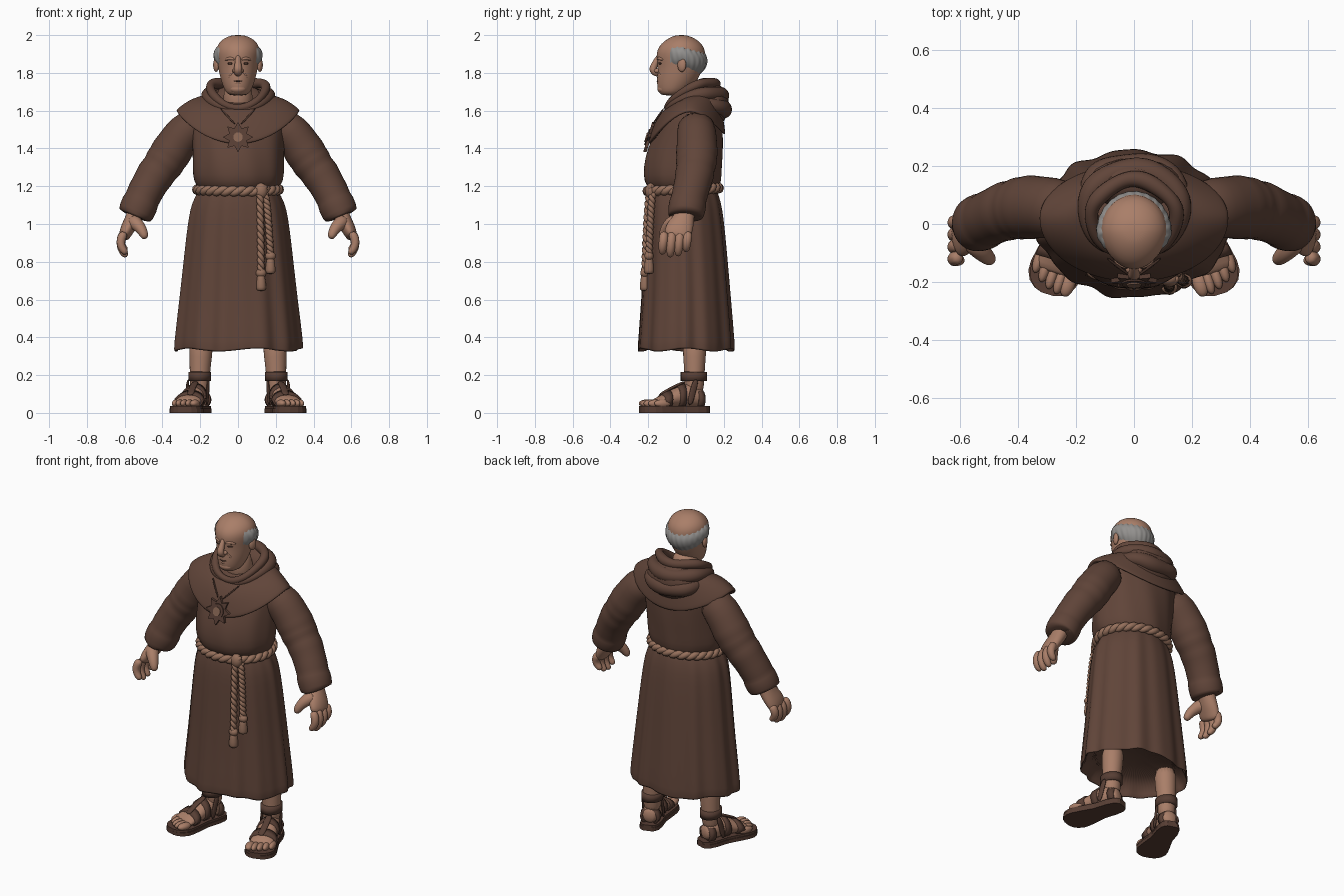
import bpy, bmesh, math
from mathutils import Vector, Matrix

if "Cube" in bpy.data.objects:
    bpy.data.objects.remove(bpy.data.objects["Cube"])

def material(name, rgb):
    m = bpy.data.materials.new(name)
    m.diffuse_color = (*rgb, 1)
    m.use_nodes = True
    m.node_tree.nodes["Principled BSDF"].inputs["Base Color"].default_value = m.diffuse_color
    return m

ROBE = material("robe brown", (0.118, 0.059, 0.041))
SKIN = material("skin", (0.40, 0.21, 0.14))
HAIR = material("grey hair", (0.29, 0.28, 0.27))
ROPE = material("rope tan", (0.30, 0.16, 0.105))
LEATHER = material("sandal leather", (0.095, 0.048, 0.034))
DARK = material("dark line", (0.08, 0.04, 0.028))
BRONZE = material("bronze", (0.24, 0.13, 0.085))
TAU = 2 * math.pi

def finish(name, bm, mat, sub=0, mirror=False):
    bmesh.ops.recalc_face_normals(bm, faces=bm.faces)
    for f in bm.faces:
        f.smooth = True
    me = bpy.data.meshes.new(name)
    bm.to_mesh(me)
    bm.free()
    me.materials.append(mat)
    ob = bpy.data.objects.new(name, me)
    bpy.context.collection.objects.link(ob)
    if mirror:
        ob.modifiers.new("mirror", 'MIRROR').use_mirror_merge = False
    if sub:
        s = ob.modifiers.new("smooth", 'SUBSURF')
        s.levels = s.render_levels = sub
    return ob

def loft(name, rings, mat, sub=1, mirror=False, closed=False, cap=True):
    bm = bmesh.new()
    rows = [[bm.verts.new(p) for p in r] for r in rings]
    n = len(rows[0])
    for i in range(len(rows) - (0 if closed else 1)):
        a, b = rows[i], rows[(i + 1) % len(rows)]
        for j in range(n):
            k = (j + 1) % n
            bm.faces.new((a[j], a[k], b[k], b[j]))
    if cap and not closed:
        bm.faces.new(rows[0])
        bm.faces.new(rows[-1])
    return finish(name, bm, mat, sub, mirror)

def tube(name, pts, rads, mat, sub=1, mirror=False, closed=False, n=10, ref=(0, 1, 0)):
    pts = [Vector(p) for p in pts]
    rings, m = [], len(pts)
    for i, p in enumerate(pts):
        q0 = pts[i - 1] if closed or i else p
        q1 = pts[(i + 1) % m] if closed or i < m - 1 else p
        t = (q1 - q0).normalized()
        u = (Vector(ref) - t * t.dot(Vector(ref))).normalized()
        v = t.cross(u)
        r = rads[i] if isinstance(rads, (list, tuple)) else rads
        ra, rb = r if isinstance(r, tuple) else (r, r)
        rings.append([p + u * ra * math.cos(TAU * j / n) + v * rb * math.sin(TAU * j / n) for j in range(n)])
    return loft(name, rings, mat, sub, mirror, closed)

def ball(name, c, s, mat, mirror=False, rot=0):
    bm = bmesh.new()
    mx = Matrix.Translation(c) @ Matrix.Rotation(rot, 4, 'Z') @ Matrix.Diagonal((*s, 1))
    bmesh.ops.create_uvsphere(bm, u_segments=20, v_segments=12, radius=1, matrix=mx)
    return finish(name, bm, mat, 0, mirror)

def angles(n):
    return [TAU * j / n for j in range(n)]

def squash(a, n):
    """Unit superellipse point; n below 2 pinches the diagonals."""
    c, s = math.cos(a), math.sin(a)
    k = (abs(c) ** n + abs(s) ** n) ** (-1 / n)
    return c * k, s * k

# Skirt with hanging folds and a hollow hem: z, rx, ry, cy, fold depth
SKIRT = [(.45, .29, .22, 0, 0), (.34, .324, .246, 0, .022), (.328, .333, .254, 0, .024), (.345, .338, .257, 0, .024),
         (.6, .308, .236, 0, .02), (.85, .282, .22, -.005, .017), (1.03, .262, .208, -.01, .015),
         (1.12, .242, .196, -.013, .013), (1.17, .21, .18, -.015, .01), (1.2, .2, .17, -.015, 0)]
rings = []
for z, rx, ry, cy, d in SKIRT:
    ring = []
    for a in angles(96):
        k = 1 + d * (math.cos(11 * a + .6) + .6 * math.cos(17 * a))
        hem = .008 * math.cos(5 * a) if z < .4 else 0
        c, s = squash(a, 2 - .08 * (1.2 - z) if math.sin(a) < 0 else 2)
        ring.append((rx * k * c, cy + ry * k * s, z + hem))
    rings.append(ring)
loft("robe_skirt", rings, ROBE)

# Upper robe, bloused over the belt
TORSO = [(1.16, .2, .17, -.015), (1.19, .208, .182, -.015), (1.22, .238, .205, -.02), (1.3, .243, .207, -.02),
         (1.4, .242, .2, -.004), (1.5, .248, .175, .02), (1.58, .25, .155, .038), (1.635, .18, .12, .035),
         (1.655, .1, .07, .04)]
loft("robe_torso", [[(rx * c * (1 + .012 * math.cos(9 * a)),
                      cy + ry * s * (1 + .014 * math.cos(9 * a + z * 9)), z)
                     for a in angles(64) for c, s in [squash(a, 1.95)]]
                    for z, rx, ry, cy in TORSO], ROBE)

# Shoulder cape, dipping at front and back
rings = []
for t, shrink, drop in ((0, 1, 0), (.25, 1, 0), (.5, 1, 0), (.75, 1, 0), (.96, 1, 0), (1, 1, -.005), (1, .97, -.016), (.9, .9, -.02)):
    ring = []
    for a in angles(64):
        c, s = math.cos(a), math.sin(a)
        hem = 1.605 - (.17 if s < 0 else .12) * abs(s) ** 1.7
        neck = 1.68 + .06 * s
        bulge = .022 * math.sin(math.pi * t)
        rx, ry = .13 + (.328 - .13) * t, .12 + ((.22 if s < 0 else .188) - .12) * t
        ring.append(((rx + bulge * .4) * c * shrink, .02 + (ry + bulge * .4) * s * shrink,
                     neck + (hem - neck) * t + bulge + drop))
    rings.append(ring)
loft("shoulder_cape", rings, ROBE, cap=False)

# Hood: rolled collar and drooping folds; x radius, front y/z, back y/z, side lift, thickness, corner lobes
for name, rx, yf, zf, yb, zb, lift, r0, r1, lobe in (
        ("hood_collar", .147, -.102, 1.614, .15, 1.742, .045, .021, .03, 0),
        ("hood_fold", .163, -.096, 1.604, .18, 1.68, .038, .024, .046, .03),
        ("hood_lower_fold", .155, -.08, 1.595, .19, 1.605, .03, .028, .05, .09)):
    pts, rad = [], []
    for a in angles(40):
        c, s = math.cos(a), math.sin(a)
        w = (s + 1) / 2
        pts.append((rx * c, yf + (yb - yf) * w + .006 * math.cos(4 * a) + lobe * c * c * max(0, s),
                    zf + (zb - zf) * w + lift * c * c))
        rad.append((r0 + (r1 - r0) * w) * (1 + .06 * math.cos(5 * a)))
    tube(name, pts, rad, ROBE, closed=True, ref=(0, 0, 1))
ball("hood_back", (0, .14, 1.63), (.165, .088, .115), ROBE)

# Sleeves with elbow folds and a turned cuff
SLEEVE = [((.2, .05, 1.55), .09), ((.285, .056, 1.485), .106), ((.335, .058, 1.41), .105), ((.355, .058, 1.38), .112),
          ((.378, .056, 1.345), .104), ((.39, .054, 1.325), .11), ((.415, .05, 1.29), .097), ((.435, .046, 1.265), .105),
          ((.463, .036, 1.22), .095), ((.494, .022, 1.165), .096), ((.511, .013, 1.125), .091), ((.517, .01, 1.112), .1),
          ((.542, 0, 1.055), .096), ((.55, -.003, 1.035), .09), ((.546, 0, 1.045), .074), ((.525, .008, 1.1), .06)]
tube("sleeve", [p for p, r in SLEEVE], [(r * 1.02, r) for p, r in SLEEVE], ROBE, mirror=True, n=20)

# Hands
tube("palm", [(.525, .005, 1.1), (.548, -.006, 1.045), (.57, -.024, 1.0), (.593, -.042, .96), (.606, -.052, .92)],
     [.05, (.054, .045), (.072, .043), (.078, .038), (.07, .028)], SKIN, 2, True)
for i in range(4):
    y, l = -.114 + .042 * i, (.92, 1.05, 1, .8)[i]
    tube("finger", [(.6, y, .96), (.624, y - .006, .955 - .045 * l), (.617, y - .01, .955 - .09 * l),
                    (.588, y - .012, .955 - .125 * l)], [.026, .027, .024, .018], SKIN, 2, True, n=8)
tube("thumb", [(.565, -.045, 1.02), (.535, -.085, 1.0), (.507, -.113, .968), (.488, -.128, .92)],
     [.046, .04, .03, .022], SKIN, 2, True, n=8, ref=(1, .5, -.3))

# Head: z, half width, front y, back y
HEAD = [(1.68, .035, -.12, -.03), (1.69, .06, -.143, -.01), (1.72, .076, -.152, .03), (1.76, .09, -.154, .06),
        (1.80, .1, -.152, .08), (1.84, .108, -.15, .095), (1.88, .114, -.157, .103), (1.92, .118, -.155, .102),
        (1.955, .106, -.132, .085), (1.985, .074, -.092, .045), (2.001, .03, -.05, 0)]

def head_point(z, a, off=0):
    for lo, hi in zip(HEAD, HEAD[1:]):
        if lo[0] <= z <= hi[0]:
            f = (z - lo[0]) / (hi[0] - lo[0])
            rx, yf, yb = (lo[i] + (hi[i] - lo[i]) * f for i in (1, 2, 3))
            taper = 1 + .1 * min(0, math.sin(a))
            return ((rx + off) * math.cos(a) * taper, (yf + yb) / 2 + ((yb - yf) / 2 + off) * math.sin(a), z)

loft("head", [[head_point(h[0], a) for a in angles(32)] for h in HEAD], SKIN)
tube("neck", [(0, .025, 1.58), (0, .01, 1.68), (0, -.005, 1.77)], [.088, .076, .072], SKIN, n=20)
ball("jaw", (0, -.116, 1.715), (.046, .036, .027), SKIN)

# Fringe of hair round the sides and back, in tufts
bm = bmesh.new()
rows = []
for j in range(53):
    w = j / 52
    a = -.15 * math.pi + 1.3 * math.pi * w
    back = max(0, math.sin(a))
    lo, hi = 1.838 - .05 * back, 1.942 - .034 * back + .007 * math.cos(j * 1.9)
    rows.append([bm.verts.new(head_point(lo + (hi - lo) * i / 6, a,
                 -.006 + .021 * math.sin(math.pi * i / 6) ** .6 * min(1, 8 * w * (1 - w) + .35) + .003 * math.cos(j * 1.9 + i * .8)))
                 for i in range(7)])
for r, q in zip(rows, rows[1:]):
    for i in range(6):
        bm.faces.new((r[i], r[i + 1], q[i + 1], q[i]))
finish("hair_fringe", bm, HAIR, 1)

# Face details
tube("nose", [(0, -.135, 1.9), (0, -.153, 1.872), (0, -.168, 1.84), (0, -.178, 1.818), (0, -.16, 1.798), (0, -.14, 1.795)],
     [.012, .015, .02, .024, .022, .015], SKIN, 2, ref=(1, 0, 0))
ball("nostril", (.018, -.153, 1.811), (.012, .016, .012), SKIN, True)
ball("ear", (.116, -.022, 1.842), (.014, .024, .037), SKIN, True, -.35)
ball("eye", (.04, -.137, 1.85), (.018, .008, .006), DARK, True, .4)
tube("brow", [(.016, -.15, 1.87), (.042, -.143, 1.88), (.072, -.12, 1.868)], [.008, .011, .006], SKIN, 1, True, n=8, ref=(0, 0, 1))
tube("cheek_fold", [(.026, -.146, 1.808), (.042, -.134, 1.788), (.048, -.126, 1.764)], [.004, .008, .004], SKIN, 1, True, n=8, ref=(1, 0, 0))
tube("mouth", [(-.04, -.132, 1.766), (-.02, -.149, 1.757), (0, -.154, 1.755), (.02, -.149, 1.757), (.04, -.132, 1.766)],
     .004, DARK, 1, n=6, ref=(0, 0, 1))
tube("lower_lip", [(-.024, -.143, 1.747), (0, -.151, 1.744), (.024, -.143, 1.747)], [.005, .008, .005], SKIN, 1, n=8, ref=(0, 0, 1))

# Twisted rope belt, two strands
for k in range(2):
    pts = []
    for i in range(180):
        a, ph = TAU * i / 180, 14 * TAU * i / 180 + math.pi * k
        d = .009 * math.cos(ph)
        pts.append(((.216 + d) * math.cos(a), -.015 + (.188 + d) * math.sin(a), 1.182 + .01 * math.sin(ph) + .008 * math.sin(a)))
    tube("belt_strand", pts, .019, ROPE, 0, closed=True, n=8, ref=(0, 0, 1))
ball("belt_knot", (.122, -.188, 1.175), (.034, .028, .042), ROPE)
tube("knot_wrap", [(.155, -.18, 1.205), (.125, -.21, 1.18), (.095, -.195, 1.15)], .015, ROPE, n=8, ref=(0, 0, 1))

# Hanging cords with knots and tassels
for x0, y0, x1, y1, z1 in ((.115, -.19, .122, -.218, .74), (.14, -.174, .172, -.196, .83)):
    for k in range(2):
        pts = []
        for i in range(61):
            t = i / 60
            ph = TAU * 6 * t + math.pi * k
            pts.append((x0 + (x1 - x0) * t ** .5 + .008 * math.cos(ph), y0 + (y1 - y0) * t ** .5 + .008 * math.sin(ph), 1.16 + (z1 - 1.16) * t))
        tube("cord_strand", pts, .0125, ROPE, 0, n=8)
    ball("cord_knot", (x1, y1, z1), (.028, .024, .024), ROPE)
    tube("tassel", [(x1, y1, z1), (x1, y1, z1 - .03), (x1, y1, z1 - .08), (x1, y1, z1 - .095)], [.018, .024, .03, .024], ROPE, n=10)

# Star pendant on a cord
def plate(name, radii, n, y, depth, mat):
    rings = []
    for dy in (0, -depth):
        rings.append([(r * math.sin(TAU * j / n), y + dy + .3 * r * math.cos(TAU * j / n), 1.46 + r * math.cos(TAU * j / n))
                      for j in range(n) for r in [radii[j % len(radii)]]])
    for f in loft(name, rings, mat, 0).data.polygons:
        f.use_smooth = False

plate("pendant_star", (.08, .05), 16, -.185, .018, LEATHER)
plate("pendant_ring", (.042,), 20, -.202, .007, LEATHER)
plate("pendant_disc", (.025,), 16, -.208, .006, BRONZE)
tube("pendant_cord", [(.095, -.115, 1.615), (.055, -.148, 1.57), (.012, -.178, 1.525)], .0055, LEATHER, 1, True, n=6, ref=(1, 0, 0))

# Legs and feet; u runs heel to toe, v sideways
HEEL, ALONG, SIDE = Vector((.185, .115, 0)), Vector((.3, -.954, 0)), Vector((.954, .3, 0))
WIDE = 1.12

def foot(u, v, z):
    return HEEL + ALONG * u + SIDE * v * WIDE + Vector((0, 0, z))

def foot_ring(u, z, w, h, n=20):
    return [foot(u, w * math.cos(a), z + h * math.sin(a)) for a in angles(n)]

tube("calf", [(.203, .042, .08), (.203, .045, .19), (.198, .045, .29), (.192, .045, .43)], [.052, .052, .06, .07], SKIN, 1, True, n=20)
loft("foot", [foot_ring(*r) for r in ((.015, .075, .025, .03), (.035, .08, .042, .05), (.09, .095, .05, .065), (.15, .09, .05, .058),
                                      (.22, .07, .06, .042), (.28, .056, .066, .027), (.3, .052, .06, .02))], SKIN, 1, True)
for i in range(5):
    ball("toe", foot(.32 - .004 * i * i + .004 * i, -.05 + .027 * i, .05), (.025 if i == 0 else .018, .045, .021), SKIN, True, .3)
OUTLINE = [(-.005, .025), (.005, .038), (.025, .05), (.07, .057), (.15, .057), (.23, .072), (.28, .08), (.315, .079),
           (.345, .066), (.365, .045), (.374, .02)]
for name, z0, z1, k in (("sandal_sole", .0, .022, 1), ("sandal_insole", .02, .036, .94)):
    line = [(u, w * k) for u, w in OUTLINE] + [(u, -w * k) for u, w in reversed(OUTLINE)]
    ob = loft(name, [[foot(u, v, z) for u, v in line] for z in (z0, z1)], LEATHER, 0, True)
    for f in ob.data.polygons:
        f.use_smooth = False
for name, u0, z0, w0, h0, u1, z1, w1, h1 in (("toe_strap", .215, .071, .068, .051, .255, .062, .073, .041),
                                            ("instep_strap", .135, .09, .058, .068, .17, .083, .06, .062),
                                            ("heel_strap", .03, .07, .05, .05, .065, .075, .055, .058)):
    loft(name, [foot_ring(u0, z0, w0 - .012, h0 - .012), foot_ring(u0, z0, w0, h0),
                foot_ring(u1, z1, w1, h1), foot_ring(u1, z1, w1 - .012, h1 - .012)], LEATHER, 0, True, cap=False)
tube("centre_strap", [foot(.125, 0, .165), foot(.17, 0, .146), foot(.23, -.005, .116), foot(.265, -.012, .093)],
     [(.02, .008)] * 4, LEATHER, 1, True, ref=SIDE)
for side in (1, -1):
    tube("side_strap", [foot(.08, .05 * side, .18), foot(.1, .052 * side, .12), foot(.12, .052 * side, .035)],
         [(.018, .007)] * 3, LEATHER, 1, True, ref=ALONG)
tube("ankle_strap", [(.203, .042, .168), (.203, .042, .17), (.203, .042, .216), (.203, .042, .218)],
     [.05, (.07, .06), (.07, .06), .05], LEATHER, 0, True, n=24)
